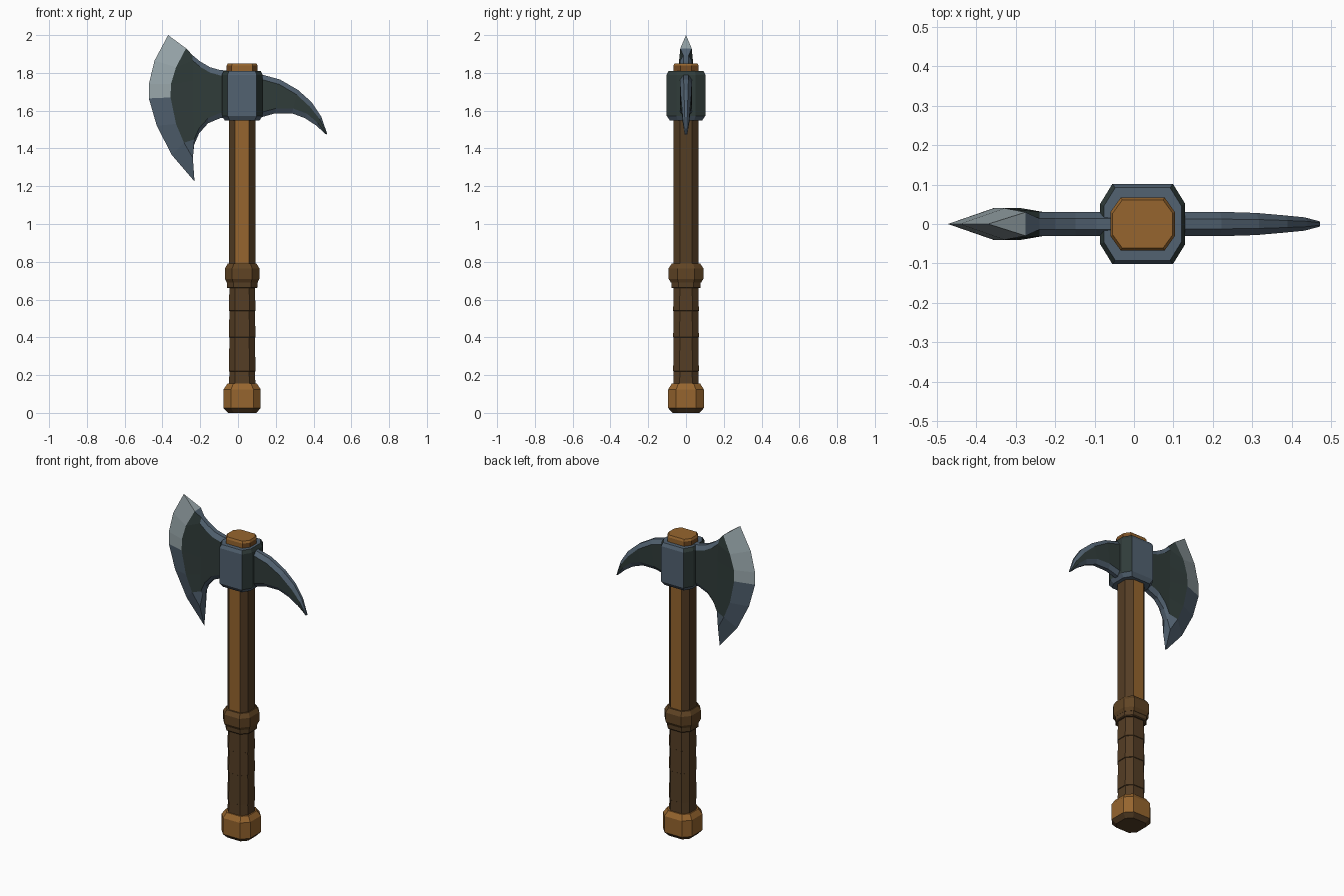
import bpy, bmesh

if "Cube" in bpy.data.objects:
    bpy.data.objects.remove(bpy.data.objects["Cube"])


def material(name, rgb):
    m = bpy.data.materials.new(name)
    lin = [((c / 255 + 0.055) / 1.055) ** 2.4 for c in rgb]
    m.diffuse_color = (*lin, 1)
    m.use_nodes = True
    m.node_tree.nodes["Principled BSDF"].inputs["Base Color"].default_value = m.diffuse_color
    return m


ORANGE = material("warm wood", (150, 101, 46))
BROWN = material("dark leather brown", (84, 61, 36))
RING = material("ring brown", (96, 68, 36))
MID = material("cap brown", (118, 76, 36))
STEEL = material("blue steel", (82, 98, 113))
DARK = material("dark iron", (48, 60, 58))
LIGHT = material("bright edge steel", (152, 166, 170))


def finish(bm, name, mats, rule):
    bmesh.ops.remove_doubles(bm, verts=bm.verts, dist=0.0005)
    bmesh.ops.recalc_face_normals(bm, faces=bm.faces)
    bm.normal_update()
    for f in bm.faces:
        if rule:
            f.material_index = rule(f)
    me = bpy.data.meshes.new(name)
    bm.to_mesh(me)
    bm.free()
    for m in mats:
        me.materials.append(m)
    ob = bpy.data.objects.new(name, me)
    bpy.context.collection.objects.link(ob)
    return ob


def octagon_loft(name, levels, mats, rule=None, rx=0.53, ry=0.5, cx=0.022):
    """Stack of eight-sided sections (z, half x, half y)."""
    bm = bmesh.new()
    rings = []
    for z, hx, hy in levels:
        a, b = hx * rx, hy * ry
        pts = [(a, -hy), (hx, -b), (hx, b), (a, hy), (-a, hy), (-hx, b), (-hx, -b), (-a, -hy)]
        rings.append([bm.verts.new((cx + x, y, z)) for x, y in pts])
    for r, s in zip(rings, rings[1:]):
        for i in range(8):
            j = (i + 1) % 8
            bm.faces.new((r[i], r[j], s[j], s[i]))
    bm.faces.new(rings[0][::-1])
    bm.faces.new(rings[-1])
    return finish(bm, name, mats, rule)


def double_sided(name, rows, mats, rule):
    """Grid of (x, half thickness, z) rows mirrored over y and closed at its rims."""
    bm = bmesh.new()
    grid = {s: [[bm.verts.new((x, s * y, z)) for x, y, z in row] for row in rows] for s in (-1, 1)}
    n = len(rows[0])
    for i in range(len(rows) - 1):
        for s in (-1, 1):
            g = grid[s]
            for k in range(n - 1):
                bm.faces.new((g[i][k], g[i][k + 1], g[i + 1][k + 1], g[i + 1][k]))
        for k in (0, n - 1):
            p, q = grid[-1], grid[1]
            bm.faces.new((p[i][k], q[i][k], q[i + 1][k], p[i + 1][k]))
    return finish(bm, name, mats, rule)


def station(top, bottom, n, rim, edge_y, face_y):
    """One cross row: thin rim at both ends, thick flat panel between."""
    d = ((bottom[0] - top[0]), (bottom[1] - top[1]))
    length = max((d[0] ** 2 + d[1] ** 2) ** 0.5, 1e-6)
    r = min(rim / length, 0.3)
    ts = [0] + [r + (1 - 2 * r) * k / (n - 3) for k in range(n - 2)] + [1]
    return [(top[0] + d[0] * t, edge_y if t in (0, 1) else face_y, top[1] + d[1] * t) for t in ts]


# Pommel with darker underside
octagon_loft("pommel", [(0, 0.075, 0.072), (0.025, 0.098, 0.094), (0.125, 0.098, 0.094),
                        (0.155, 0.078, 0.075)], [ORANGE, BROWN],
             lambda f: 1 if f.normal.z < -0.3 else 0, rx=0.6, ry=0.55)

# Wrapped grip: slightly stepped bands
bands = []
for z0, z1 in ((0.14, 0.22), (0.22, 0.40), (0.40, 0.54), (0.54, 0.67)):
    bands += [(z0 + 0.001, 0.071, 0.068), (z1 - 0.001, 0.067, 0.065)]
octagon_loft("grip", bands, [BROWN], rx=0.55)

# Collar rings above the grip
octagon_loft("lower_collar", [(0.66, 0.077, 0.074), (0.665, 0.081, 0.078), (0.70, 0.081, 0.078)],
             [BROWN], rx=0.58)
octagon_loft("upper_collar", [(0.69, 0.082, 0.08), (0.71, 0.091, 0.092), (0.765, 0.091, 0.092),
                              (0.79, 0.076, 0.076)], [RING], rx=0.58)

# Shaft: warm front and back, dark sides
octagon_loft("shaft", [(0.66, 0.07, 0.066), (1.57, 0.07, 0.066)], [ORANGE, BROWN],
             lambda f: 0 if abs(f.normal.y) > 0.9 else 1)

# Shaft end above the head
octagon_loft("shaft_cap", [(1.78, 0.082, 0.067), (1.838, 0.082, 0.067), (1.85, 0.076, 0.061)],
             [ORANGE, MID], lambda f: 0 if f.normal.z > 0.3 or abs(f.normal.y) > 0.9 else 1,
             rx=0.68, ry=0.45)

# Head socket
octagon_loft("head_socket", [(1.548, 0.092, 0.086), (1.572, 0.108, 0.102), (1.79, 0.108, 0.102),
                             (1.81, 0.098, 0.092)], [STEEL, DARK],
             lambda f: 1 if abs(f.normal.x) > 0.5 and abs(f.normal.z) < 0.5 else 0,
             rx=0.71, ry=0.5)

# Axe blade: body stations, then the ridge, then the cutting edge
body = [((-0.05, 1.812), (-0.05, 1.562)), ((-0.095, 1.815), (-0.095, 1.56)),
        ((-0.148, 1.83), (-0.159, 1.533)), ((-0.20, 1.86), (-0.206, 1.48)),
        ((-0.24, 1.893), (-0.232, 1.42))]
rows = [station(t, b, 7, 0.028, 0.014, 0.031) for t, b in body]
ridge = [(-0.275, 1.93), (-0.328, 1.83), (-0.355, 1.74), (-0.357, 1.67),
         (-0.328, 1.53), (-0.286, 1.43), (-0.239, 1.35)]
rows.append([(x, 0.03 if k in (0, 6) else 0.04, z) for k, (x, z) in enumerate(ridge)])
edge = [(-0.37, 2.0), (-0.442, 1.865), (-0.472, 1.74), (-0.472, 1.665),
        (-0.43, 1.52), (-0.35, 1.365), (-0.23, 1.225)]
rows.append([(x, 0, z) for x, z in edge])
sharp = {(round(x, 3), round(z, 3)) for x, z in edge}


def blade_colour(f):
    if any((round(v.co.x, 3), round(v.co.z, 3)) in sharp for v in f.verts):
        return 2 if f.calc_center_median().z > 1.69 else 0
    return 1 if abs(f.normal.y) > 0.93 else 0


double_sided("axe_blade", rows, [STEEL, DARK, LIGHT], blade_colour)

# Curved back spike
spike = [((0.08, 1.795), (0.08, 1.56), 0.031), ((0.13, 1.79), (0.13, 1.567), 0.031),
         ((0.222, 1.765), (0.196, 1.586), 0.031), ((0.317, 1.71), (0.286, 1.586), 0.028),
         ((0.39, 1.645), (0.355, 1.56), 0.022), ((0.44, 1.57), (0.413, 1.522), 0.017),
         ((0.472, 1.478), (0.466, 1.474), 0.007)]
double_sided("back_spike", [station(t, b, 4, 0.026, w * 0.4, w) for t, b, w in spike],
             [STEEL, DARK], lambda f: 1 if abs(f.normal.y) > 0.93 else 0)
